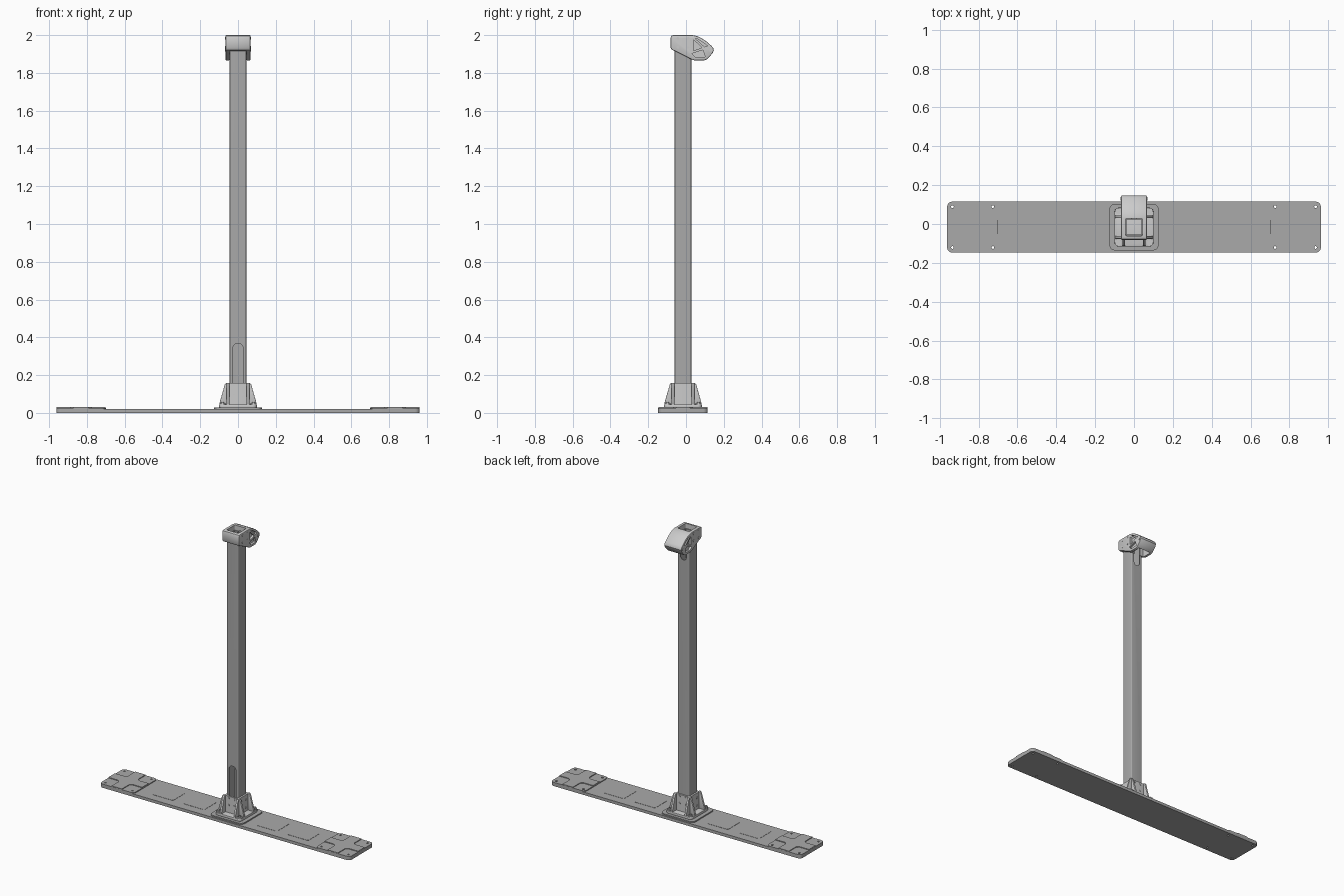
import bpy, bmesh, math

if "Cube" in bpy.data.objects:
    bpy.data.objects.remove(bpy.data.objects["Cube"])

C = -0.016          # y of the post centre
UP = {'x': lambda p, d: (d, p[0], p[1]),
      'y': lambda p, d: (p[0], d, p[1]),
      'z': lambda p, d: (p[0], p[1], d)}


def grey(name, v):
    m = bpy.data.materials.new(name)
    m.diffuse_color = (v, v, v, 1)
    m.use_nodes = True
    m.node_tree.nodes["Principled BSDF"].inputs["Base Color"].default_value = m.diffuse_color
    return m


DARK, LIGHT, PALE = grey("dark_grey", 0.4), grey("light_grey", 0.66), grey("pale_metal", 0.95)


def rrect(cx, cy, hx, hy, r, n=5):
    pts = []
    for sx, sy, a0 in ((1, 1, 0), (-1, 1, 90), (-1, -1, 180), (1, -1, 270)):
        for i in range(n + 1):
            a = math.radians(a0 + 90 * i / n)
            pts.append((cx + sx * (hx - r) + r * math.cos(a),
                        cy + sy * (hy - r) + r * math.sin(a)))
    return pts


def circle(cx, cy, r, n=20):
    return [(cx + r * math.cos(2 * math.pi * i / n),
             cy + r * math.sin(2 * math.pi * i / n)) for i in range(n)]


def apply(ob, m):
    bpy.context.view_layer.objects.active = ob
    bpy.ops.object.modifier_apply(modifier=m.name)


def prisms(name, items, mat, bevel=0):
    """One object from extruded outlines: (points, axis, low, high)."""
    bm = bmesh.new()
    for pts, axis, lo, hi in items:
        a = [bm.verts.new(UP[axis](p, lo)) for p in pts]
        b = [bm.verts.new(UP[axis](p, hi)) for p in pts]
        bm.faces.new(a)
        bm.faces.new(b)
        for i in range(len(pts)):
            j = (i + 1) % len(pts)
            bm.faces.new((a[i], a[j], b[j], b[i]))
    bmesh.ops.recalc_face_normals(bm, faces=bm.faces)
    me = bpy.data.meshes.new(name)
    bm.to_mesh(me)
    bm.free()
    me.materials.append(mat)
    ob = bpy.data.objects.new(name, me)
    bpy.context.collection.objects.link(ob)
    if bevel:
        m = ob.modifiers.new("bevel", 'BEVEL')
        m.width, m.segments, m.limit_method = bevel, 2, 'ANGLE'
        m.angle_limit = math.radians(60)
        apply(ob, m)
    return ob


def cut(ob, items):
    for item in items:
        cutter = prisms("cutter", [item], ob.data.materials[0])
        m = ob.modifiers.new("cut", 'BOOLEAN')
        m.operation, m.solver, m.object = 'DIFFERENCE', 'EXACT', cutter
        apply(ob, m)
        bpy.data.objects.remove(cutter)


def smooth(ob):
    bpy.ops.object.select_all(action='DESELECT')
    ob.select_set(True)
    bpy.context.view_layer.objects.active = ob
    bpy.ops.object.shade_smooth_by_angle(angle=math.radians(30))


# Base plate with stepped ends: a raised cross between four lower corners
holes = [(circle(s * x, C + t * 0.105, 0.007, 16), 'z', -0.1, 0.1)
         for s in (-1, 1) for x in (0.727, 0.935) for t in (-1, 1)]
base = prisms("base_plate", [(rrect(0, C, 0.962, 0.131, 0.025), 'z', 0, 0.02)], DARK)
cut(base, holes)
for s, side in ((-1, "left"), (1, "right")):
    mine = [h for h in holes if h[0][0][0] * s > 0]
    end = prisms(side + "_end_plate",
                 [(rrect(s * 0.831, C, 0.131, 0.131, 0.025), 'z', 0.015, 0.026)], DARK)
    cut(end, mine)
    cross = [(0.13, 0.036), (0.055, 0.036), (0.04, 0.05), (0.04, 0.13)]
    outline = []
    for sx, sy in ((1, 1), (-1, 1), (-1, -1), (1, -1)):
        quarter = cross if sx * sy > 0 else cross[::-1]
        outline += [(s * 0.831 + sx * x, C + sy * y) for x, y in quarter]
    raised = prisms(side + "_end_cross", [(outline, 'z', 0.022, 0.031)], DARK)
    panels = prisms(side + "_plate_panels",
                    [(rrect(s * x, C, 0.08, 0.07, 0.01), 'z', 0.018, 0.0215)
                     for x in (0.28, 0.52)], DARK)
    for o in (end, raised, panels):
        smooth(o)
smooth(base)
smooth(prisms("centre_pad", [(rrect(0, C, 0.127, 0.12, 0.03), 'z', 0.015, 0.028)], DARK))

# Hollow post with a cable slot low at the front and high at the back
front_slot = (rrect(0, 0.25, 0.028, 0.118, 0.0275), 'y', C - 0.07, C)
back_slot = (rrect(0, 1.88, 0.022, 0.09, 0.0215), 'y', C, C + 0.056)
post = prisms("post", [(rrect(0, C, 0.044, 0.044, 0.006), 'z', 0.027, 1.965)], DARK)
cut(post, [(rrect(0, C, 0.039, 0.039, 0.003), 'z', 0.04, 2.1), front_slot, back_slot])
smooth(post)

# Foot bracket: flange, collar and sloping ribs on all four sides
smooth(prisms("foot_flange", [(rrect(0, C, 0.1, 0.1, 0.022), 'z', 0.026, 0.044)], LIGHT, 0.003))
collar = prisms("foot_collar", [(rrect(0, C, 0.056, 0.056, 0.006), 'z', 0.04, 0.158)], LIGHT)
cut(collar, [(rrect(0, C, 0.0435, 0.0435, 0.004), 'z', 0.0, 0.2)])
smooth(collar)
ribs = []
for s in (-1, 1):
    rib = [(0.05, 0.04), (0.099, 0.04), (0.096, 0.06), (0.07, 0.15), (0.064, 0.158), (0.05, 0.158)]
    for t in (-1, 1):
        lo, hi = sorted((t * 0.046, t * 0.06))
        ribs.append(([(s * r, z) for r, z in rib], 'y', C + lo, C + hi))
        ribs.append(([(C + s * r, z) for r, z in rib], 'x', lo, hi))
smooth(prisms("foot_ribs", ribs, LIGHT, 0.002))

# Corner bosses and bolts of the foot
corners = [(s * 0.082, C + t * 0.082) for s in (-1, 1) for t in (-1, 1)]
smooth(prisms("foot_bosses", [(circle(x, y, 0.016), 'z', 0.04, 0.05) for x, y in corners], LIGHT))
bolts = [(circle(x, y, 0.009), 'z', 0.045, 0.057) for x, y in corners]
for s in (-1, 1):
    for t in (-1, 1):
        a, b = sorted((s * 0.054, s * 0.059))
        for z in (0.097, 0.145):
            bolts.append((circle(t * 0.022, z, 0.007), 'y', C + a, C + b))
        for z in (0.07, 0.125):
            bolts.append((circle(C + t * 0.025, z, 0.007), 'x', a, b))
smooth(prisms("foot_bolts", bolts, PALE))

# Head bracket: side profile, post socket, cavity under a wrap-round cover
profile = [(-0.082, 1.935), (-0.082, 1.985), (-0.078, 1.996), (-0.067, 2.0), (0.035, 2.0),
           (0.06, 1.994), (0.085, 1.982), (0.11, 1.965), (0.135, 1.943), (0.144, 1.932),
           (0.147, 1.92), (0.141, 1.905), (0.125, 1.886), (0.112, 1.873), (0.097, 1.866),
           (0.045, 1.866), (0.03, 1.871), (-0.055, 1.914), (-0.075, 1.922)]
cavity = [(0.036, 1.84), (0.036, 1.986), (0.055, 1.982), (0.08, 1.971), (0.105, 1.954),
          (0.127, 1.934), (0.131, 1.917), (0.122, 1.898), (0.108, 1.885), (0.1, 1.84)]
head = prisms("head_bracket", [(profile, 'x', -0.066, 0.066)], LIGHT, 0.005)
cut(head, [(rrect(0, C, 0.0445, 0.0445, 0.006), 'z', 1.8, 2.1),
           (cavity, 'x', -0.047, 0.047), back_slot])
windows = [[(0.048, 1.983), (0.066, 1.977), (0.116, 1.942), (0.098, 1.938)],
           [(0.04, 1.975), (0.085, 1.934), (0.04, 1.918)],
           [(0.03, 1.902), (0.09, 1.921), (0.102, 1.885), (0.05, 1.882)]]
for s in (-1, 1):
    lo, hi = sorted((s * 0.051, s * 0.08))
    cut(head, [(w, 'x', lo, hi) for w in windows])
smooth(head)

# Head bolts and pivot
hb = []
for s in (-1, 1):
    lo, hi = sorted((s * 0.064, s * 0.068))
    hb += [(circle(C + t * 0.027, z, 0.007), 'x', lo, hi)
           for t in (-1, 1) for z in (1.935, 1.983)]
    lo, hi = sorted((s * 0.05, s * 0.069))
    hb.append((circle(0.129, 1.921, 0.009), 'x', lo, hi))
smooth(prisms("head_bolts", hb, PALE))
